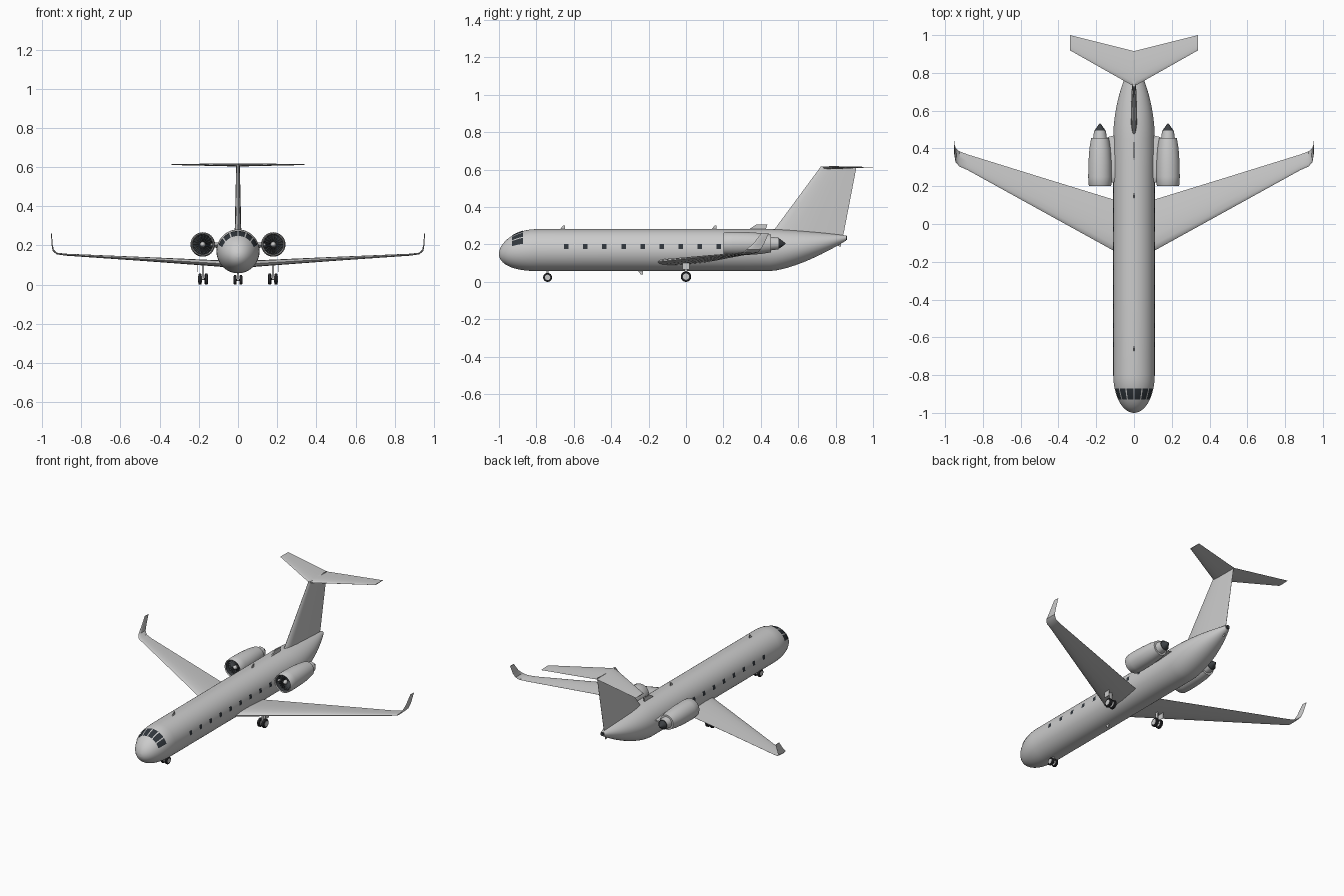
import bpy, bmesh
from math import sin, cos, pi, sqrt, radians
from mathutils import Vector

if "Cube" in bpy.data.objects:
    bpy.data.objects.remove(bpy.data.objects["Cube"])


def material(name, r, g, b):
    m = bpy.data.materials.new(name)
    m.use_nodes = True
    m.diffuse_color = (r, g, b, 1)
    m.node_tree.nodes["Principled BSDF"].inputs["Base Color"].default_value = (r, g, b, 1)
    return m


GREY = material("body grey", 0.6, 0.6, 0.6)
GLASS = material("dark glass", 0.03, 0.037, 0.045)
DARK = material("dark metal", 0.045, 0.05, 0.055)
TYRE = material("tyre black", 0.025, 0.025, 0.028)


def finish(name, bm, mats, mirror=False, recalc=True):
    """Turn a bmesh into a shaded, optionally mirrored object."""
    if recalc:
        bmesh.ops.recalc_face_normals(bm, faces=bm.faces)
    me = bpy.data.meshes.new(name)
    bm.to_mesh(me)
    bm.free()
    for m in mats:
        me.materials.append(m)
    me.shade_smooth()
    me.set_sharp_from_angle(angle=radians(35))
    ob = bpy.data.objects.new(name, me)
    bpy.context.collection.objects.link(ob)
    if mirror:
        ob.modifiers.new("mirror", "MIRROR")
    return ob


def bridge(bm, rings, slots=None):
    """Skin closed rings of points and cap both ends."""
    vs = [[bm.verts.new(p) for p in ring] for ring in rings]
    n = len(vs[0])
    for k, (a, b) in enumerate(zip(vs, vs[1:])):
        for i in range(n):
            f = bm.faces.new((a[i], a[(i + 1) % n], b[(i + 1) % n], b[i]))
            f.material_index = slots[k] if slots else 0
    first, last = bm.faces.new(vs[0]), bm.faces.new(vs[-1])
    if slots:
        first.material_index, last.material_index = slots[0], slots[-1]


def revolve(name, profile, centre, mats, slots=None, axis="y", n=32, mirror=False):
    """Spin (position along axis, radius) pairs around an axis through centre."""
    bm = bmesh.new()
    rings = []
    for t, r in profile:
        ring = []
        for i in range(n):
            u, v = r * cos(2 * pi * i / n), r * sin(2 * pi * i / n)
            ring.append(Vector(centre) + Vector((u, t, v) if axis == "y" else (t, u, v)))
        rings.append(ring)
    bridge(bm, rings, slots)
    return finish(name, bm, mats, mirror)


def box(name, centre, size, mat, mirror=False):
    bm = bmesh.new()
    bmesh.ops.create_cube(bm, size=1)
    for v in bm.verts:
        v.co = Vector(centre) + Vector([a * b for a, b in zip(v.co, size)])
    return finish(name, bm, [mat], mirror)


# Airfoil outline as (chord fraction, half thickness fraction)
UPPER = [(0, 0), (0.03, 0.45), (0.12, 0.85), (0.3, 1), (0.55, 0.8), (0.8, 0.4), (1, 0.04)]
FOIL = UPPER + [(u, -h) for u, h in reversed(UPPER[1:])]


def foil_loft(name, sections, mirror=False):
    """Skin airfoils given as (x, z, leading y, trailing y, thickness, normal x, normal z)."""
    bm = bmesh.new()
    rings = []
    for x, z, le, te, th, nx, nz in sections:
        rings.append([(x + nx * h * th / 2, le + u * (te - le), z + nz * h * th / 2) for u, h in FOIL])
    bridge(bm, rings)
    return finish(name, bm, [GREY], mirror)


def hull(y):
    """Centre height, half height and half width of the fuselage at y."""
    if y < -0.8:
        k = (y + 0.8) / 0.2
        r = 0.112 * sqrt(max(0.0, 1 - k * k))
        return 0.17 - 0.02 * k * k, r, r * 0.98
    t = max(0.0, (y - 0.45) / 0.405)
    low, top = 0.058 + 0.162 * t ** 1.5, 0.282 - 0.034 * t ** 1.5
    return (low + top) / 2, (top - low) / 2, 0.11 - 0.095 * t * t


def hull_point(y, angle, lift=0.0):
    cz, rz, rx = hull(y)
    return Vector(((rx + lift) * sin(angle), y, cz + (rz + lift) * cos(angle)))


# Fuselage
ys = [-0.8 - 0.2 * cos(pi / 2 * i / 14) for i in range(1, 14)]
ys = [-0.9995] + ys + [-0.8, -0.4, 0, 0.3] + [0.45 + 0.405 * i / 12 for i in range(13)]
bm = bmesh.new()
bridge(bm, [[hull_point(y, 2 * pi * i / 48) for i in range(48)] for y in ys])
finish("fuselage", bm, [GREY])


def panes(name, specs):
    """Thin glass patches following the hull: (y front, y back, angle start, angle end)."""
    bm = bmesh.new()
    n = 4
    for y0, y1, a0, a1 in specs:
        for s in (1, -1):
            g = [[bm.verts.new(hull_point(y0 + (y1 - y0) * i / n, s * radians(a0 + (a1 - a0) * j / n), 0.002))
                  for j in range(n + 1)] for i in range(n + 1)]
            for i in range(n):
                for j in range(n):
                    q = [g[i][j], g[i + 1][j], g[i + 1][j + 1], g[i][j + 1]]
                    bm.faces.new(q[::-1] if s > 0 else q)
    bm.normal_update()
    for f in bm.faces:
        c = f.calc_center_median()
        if f.normal.dot(Vector((c.x, 0, c.z - hull(c.y)[0]))) < 0:
            f.normal_flip()
    finish(name, bm, [GLASS], recalc=False)


panes("cockpit_windows", [(-0.93, -0.872, a, a + 20) for a in (2, 26, 50)])
panes("cabin_windows", [(y - 0.012, y + 0.012, 73, 87) for y in [-0.64 + 0.102 * i for i in range(9)]])

# Wings with curved-up tips
foil_loft("wings", [
    (0.03, 0.104, -0.185, 0.105, 0.036, 0, 1),
    (0.11, 0.109, -0.14, 0.13, 0.032, 0, 1),
    (0.5, 0.132, 0.075, 0.25, 0.02, 0, 1),
    (0.88, 0.153, 0.285, 0.368, 0.01, 0, 1),
    (0.925, 0.159, 0.305, 0.385, 0.009, -0.4, 0.9),
    (0.943, 0.175, 0.325, 0.4, 0.008, -0.8, 0.6),
    (0.949, 0.205, 0.36, 0.418, 0.006, -1, 0.1),
    (0.952, 0.262, 0.405, 0.443, 0.004, -1, 0)], mirror=True)

# Tail fin and tailplane
foil_loft("tail_fin", [
    (0, 0.23, 0.43, 0.835, 0.036, 1, 0),
    (0, 0.27, 0.465, 0.845, 0.034, 1, 0),
    (0, 0.618, 0.722, 0.912, 0.018, 1, 0)])
foil_loft("tailplane", [
    (0, 0.611, 0.728, 0.915, 0.016, 0, 1),
    (0.34, 0.613, 0.92, 1.0, 0.005, 0, 1)], mirror=True)

# Engine nacelles with open intakes and exhaust cones
ENGINE = (0.18, 0, 0.205)
revolve("nacelles",
        [(0.235, 0.004), (0.235, 0.05), (0.205, 0.051), (0.2, 0.056), (0.206, 0.06), (0.25, 0.0625),
         (0.33, 0.061), (0.4, 0.056), (0.455, 0.047), (0.455, 0.036), (0.495, 0.031), (0.495, 0.004)],
        ENGINE, [GREY, DARK], [1, 1] + [0] * 8 + [1], mirror=True)
revolve("exhaust_cones", [(0.49, 0.029), (0.5, 0.026), (0.533, 0.002)], ENGINE, [DARK], n=20, mirror=True)
revolve("intake_spinners", [(0.211, 0.001), (0.214, 0.007), (0.222, 0.012), (0.238, 0.015)],
        ENGINE, [GREY], n=20, mirror=True)

# Fan blades
bm = bmesh.new()
for i in range(18):
    a = 2 * pi * i / 18
    pts = [(0.013, a, 0.226), (0.049, a, 0.226), (0.049, a + 0.2, 0.234), (0.013, a + 0.2, 0.234)]
    bm.faces.new([bm.verts.new((ENGINE[0] + r * cos(t), y, ENGINE[2] + r * sin(t))) for r, t, y in pts])
finish("fan_blades", bm, [DARK], mirror=True, recalc=False)

# Engine pylons
foil_loft("engine_pylons", [(0.06, 0.2, 0.22, 0.48, 0.03, 0, 1), (0.14, 0.203, 0.22, 0.46, 0.026, 0, 1)], mirror=True)


def wheel_pair(name, x, spread, y, radius, width, mirror=False):
    """Two tyres with pale hubs on one axle."""
    for k, side in enumerate((-1, 1)):
        c = (x + side * spread, y, radius)
        h = width / 2
        revolve(f"{name}_tyre_{k + 1}",
                [(-h, radius * 0.6), (-h, radius * 0.85), (-h * 0.6, radius), (h * 0.6, radius),
                 (h, radius * 0.85), (h, radius * 0.6)], c, [TYRE], axis="x", n=24, mirror=mirror)
        revolve(f"{name}_hub_{k + 1}", [(-h * 1.1, radius * 0.6), (h * 1.1, radius * 0.6)],
                c, [GREY], axis="x", n=20, mirror=mirror)
    revolve(f"{name}_axle", [(-spread, 0.005), (spread, 0.005)], (x, y, radius), [DARK], axis="x", n=10, mirror=mirror)


# Landing gear
wheel_pair("nose_gear", 0, 0.015, -0.74, 0.024, 0.015)
box("nose_gear_strut", (0, -0.74, 0.048), (0.009, 0.012, 0.055), GREY)
wheel_pair("main_gear", 0.178, 0.016, 0, 0.028, 0.017, mirror=True)
box("main_gear_strut", (0.178, 0, 0.068), (0.011, 0.014, 0.085), GREY, mirror=True)
box("main_gear_door", (0.208, 0, 0.085), (0.003, 0.04, 0.04), GREY, mirror=True)


def blade(name, points, width):
    """Small upright plate from a side outline of (y, z) points."""
    bm = bmesh.new()
    bridge(bm, [[(x, y, z) for y, z in points] for x in (-width / 2, width / 2)])
    finish(name, bm, [GREY])


# Antennas, dorsal scoop and tail exhaust
for name, y in (("front_antenna", -0.66), ("rear_antenna", 0.15)):
    blade(name, [(y - 0.015, 0.278), (y + 0.003, 0.302), (y + 0.014, 0.302), (y + 0.012, 0.278)], 0.004)
blade("belly_antenna", [(-0.258, 0.062), (-0.243, 0.04), (-0.23, 0.04), (-0.23, 0.062)], 0.004)
blade("dorsal_scoop", [(0.33, 0.276), (0.375, 0.306), (0.435, 0.306), (0.425, 0.276)], 0.007)
blade("tail_skid", [(0.805, 0.2), (0.82, 0.188), (0.828, 0.19), (0.828, 0.215)], 0.005)
revolve("tail_exhaust", [(0.84, 0.014), (0.862, 0.011)], (0, 0, 0.235), [DARK], n=16)
